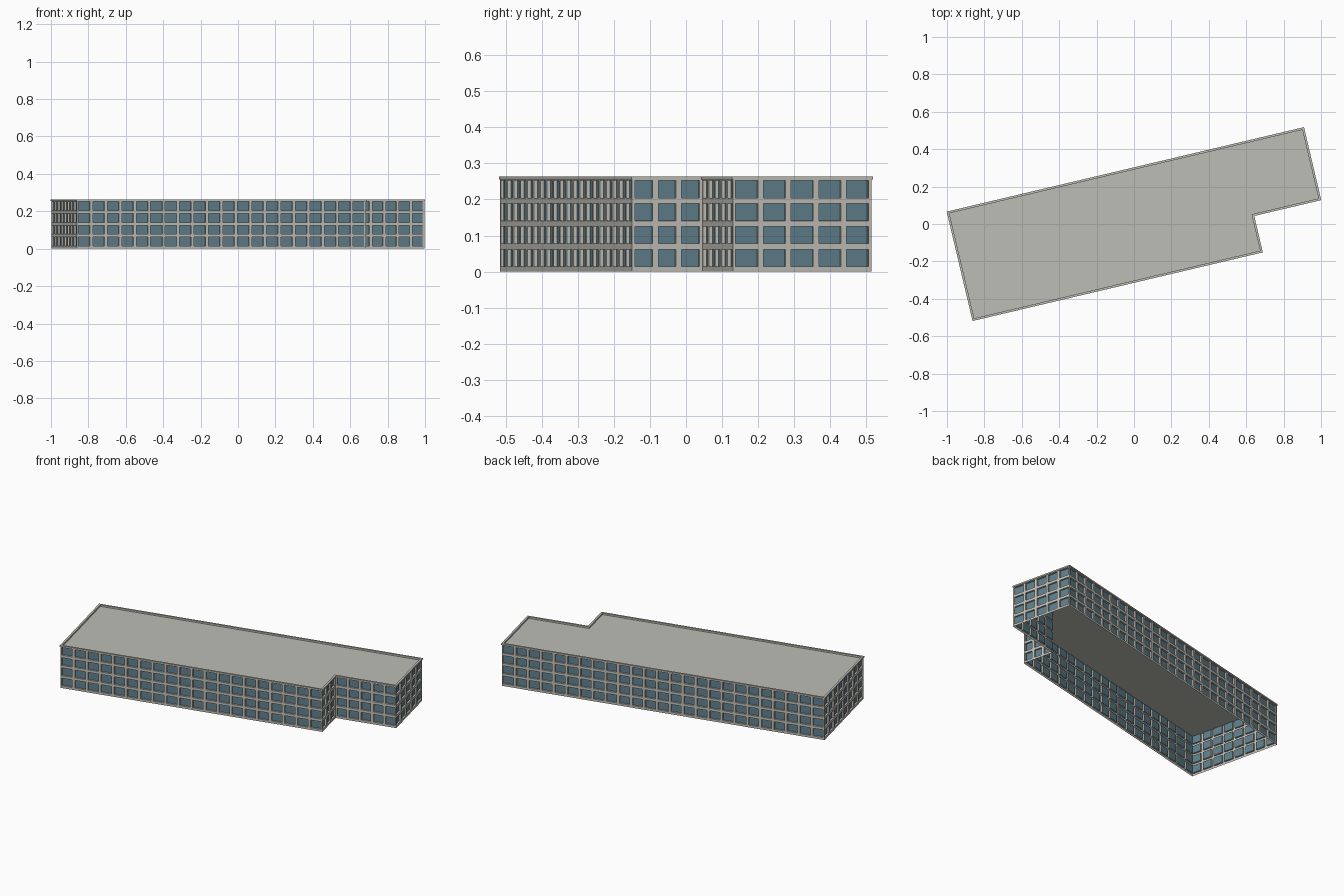
import bpy
import bmesh
import math
from mathutils import Vector

ANGLE = math.radians(13.3)
CENTRE = (-0.861, -0.515, 0)          # world position of the front-left corner
PLINTH, STOREY, STOREYS = 0.006, 0.0635, 4
ROOF_Z, CAP_LOW, TOP = 0.254, 0.255, 0.264
BAY, MARGIN, RECESS = 0.08, 0.008, 0.01

# Counter-clockwise footprint with a notch at the front right
FOOTPRINT = [Vector(p) for p in ((0, 0), (1.589, 0), (1.589, 0.2),
                                 (1.957, 0.2), (1.957, 0.595), (0, 0.595))]

old = bpy.data.objects.get("Cube")
if old:
    bpy.data.objects.remove(old, do_unlink=True)


def material(name, colour):
    mat = bpy.data.materials.new(name)
    mat.use_nodes = True
    mat.diffuse_color = (*colour, 1)
    bsdf = next(n for n in mat.node_tree.nodes if n.type == 'BSDF_PRINCIPLED')
    bsdf.inputs["Base Color"].default_value = (*colour, 1)
    bsdf.inputs["Roughness"].default_value = 0.8
    return mat


def finish(name, bm, *mats):
    mesh = bpy.data.meshes.new(name)
    bm.to_mesh(mesh)
    bm.free()
    for mat in mats:
        mesh.materials.append(mat)
    obj = bpy.data.objects.new(name, mesh)
    obj.location = CENTRE
    obj.rotation_euler.z = ANGLE
    bpy.context.collection.objects.link(obj)
    return obj


def offset(points, dist):
    """Grow (or shrink) the right-angled footprint by dist."""
    out = []
    for i, p in enumerate(points):
        a = (p - points[i - 1]).normalized()
        b = (points[(i + 1) % len(points)] - p).normalized()
        out.append(p + dist * Vector((a.y + b.y, -a.x - b.x)))
    return out


def quad(bm, a, b, z0, z1):
    corners = ((a, z0), (b, z0), (b, z1), (a, z1))
    return bm.faces.new([bm.verts.new((p.x, p.y, z)) for p, z in corners])


def window_wall(name, a, b):
    """Open sheet wall with a grid of recessed windows."""
    bm = bmesh.new()
    bays = math.ceil((b - a).length / BAY)
    wall_top = PLINTH + STOREY * STOREYS
    quad(bm, a, b, 0, PLINTH)
    cells = []
    for i in range(bays):
        left, right = a.lerp(b, i / bays), a.lerp(b, (i + 1) / bays)
        for s in range(STOREYS):
            z = PLINTH + s * STOREY
            cells.append(quad(bm, left, right, z, z + STOREY))
    bmesh.ops.remove_doubles(bm, verts=bm.verts, dist=0.0001)
    bm.normal_update()
    for thickness, depth in ((MARGIN, 0), (0.0001, -RECESS)):
        bmesh.ops.inset_individual(bm, faces=cells, thickness=thickness,
                                   depth=depth, use_even_offset=True)
        bm.normal_update()
    for face in cells:
        face.material_index = 1
    return finish(name, bm, wall_mat, glass_mat)


wall_mat = material("warm grey wall", (0.53, 0.52, 0.47))
glass_mat = material("blue grey glass", (0.115, 0.215, 0.265))
roof_mat = material("light grey roof", (0.51, 0.51, 0.465))

# Window walls
names = ("front_wall", "notch_side_wall", "notch_front_wall",
         "right_wall", "back_wall", "left_wall")
for i, name in enumerate(names):
    window_wall(name, FOOTPRINT[i], FOOTPRINT[(i + 1) % len(FOOTPRINT)])

# Flat roof sheet, open underneath
bm = bmesh.new()
bm.faces.new([bm.verts.new((p.x, p.y, ROOF_Z)) for p in offset(FOOTPRINT, -0.001)])
finish("roof", bm, roof_mat)

# Parapet running around the roof edge
bm = bmesh.new()
outer, inner = offset(FOOTPRINT, 0.003), offset(FOOTPRINT, -0.009)
profile = ((outer, CAP_LOW), (outer, TOP), (inner, TOP), (inner, ROOF_Z))
rings = [[bm.verts.new((p.x, p.y, z)) for p in pts] for pts, z in profile]
for k, low in enumerate(rings):
    high = rings[(k + 1) % len(rings)]
    for i in range(len(low)):
        j = (i + 1) % len(low)
        bm.faces.new((low[i], low[j], high[j], high[i]))
bmesh.ops.recalc_face_normals(bm, faces=bm.faces)
finish("parapet", bm, wall_mat)
